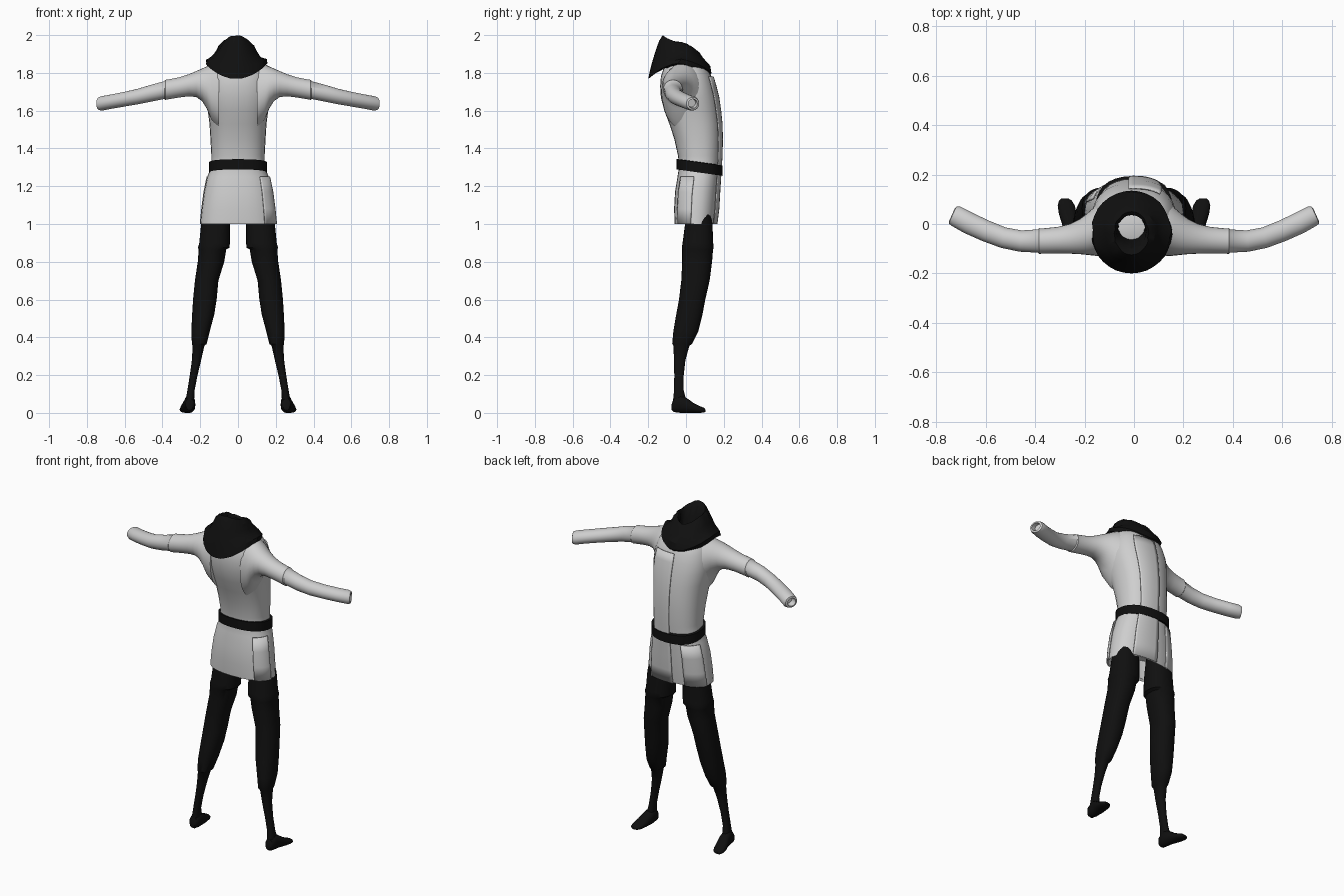
import bpy, bmesh, math, random
from mathutils import Vector

random.seed(4)
cube = bpy.data.objects.get("Cube")
if cube:
    bpy.data.objects.remove(cube)


def material(name, value):
    mat = bpy.data.materials.new(name)
    mat.use_nodes = True
    colour = (value, value, value, 1)
    mat.diffuse_color = colour
    shader = mat.node_tree.nodes["Principled BSDF"]
    shader.inputs["Base Color"].default_value = colour
    shader.inputs["Roughness"].default_value = 0.8
    return mat


cloth = material("pale grey cloth", 0.62)
dark = material("near black leather", 0.005)


def skin(name, rings, mat, closed=True, caps=True, thickness=0, angle=40):
    """Join rings of points into a surface."""
    bm = bmesh.new()
    loops = [[bm.verts.new(p) for p in ring] for ring in rings]
    count = len(loops[0])
    for low, high in zip(loops, loops[1:]):
        for i in range(count if closed else count - 1):
            j = (i + 1) % count
            bm.faces.new((low[i], low[j], high[j], high[i]))
    if caps:
        bm.faces.new(loops[0])
        bm.faces.new(loops[-1])
    bmesh.ops.recalc_face_normals(bm, faces=bm.faces)
    mesh = bpy.data.meshes.new(name)
    bm.to_mesh(mesh)
    bm.free()
    mesh.materials.append(mat)
    obj = bpy.data.objects.new(name, mesh)
    bpy.context.collection.objects.link(obj)
    if thickness:
        mod = obj.modifiers.new("thickness", "SOLIDIFY")
        mod.thickness = thickness
        mod.offset = 0
    bpy.ops.object.select_all(action="DESELECT")
    obj.select_set(True)
    bpy.context.view_layer.objects.active = obj
    bpy.ops.object.shade_smooth_by_angle(angle=math.radians(angle))
    return obj


def sign_pow(v, p):
    return math.copysign(abs(v) ** p, v)


def section(axis, pos, a0, a1, b0, b1, side=1, shear=0, power=0.9,
            start=0, end=math.tau, count=28, grow=0):
    """Rounded cross-section: a and b are y and x (z axis), y and z (x axis), z and x (y axis)."""
    full = abs(end - start - math.tau) < 1e-4
    points = []
    for i in range(count):
        t = start + (end - start) * i / (count if full else count - 1)
        da = sign_pow(math.sin(t), power) * ((a1 - a0) / 2 + grow)
        a = (a0 + a1) / 2 + da
        b = (b0 + b1) / 2 + sign_pow(math.cos(t), power) * ((b1 - b0) / 2 + grow)
        p = pos + shear * da
        x, y, z = {"z": (b, a, p), "x": (p, a, b), "y": (b, p, a)}[axis]
        points.append(Vector((x * side, y, z)))
    return points


# Tunic: height, front y, back y, half width
tunic_rows = [
    (1.0, -.06, .155, .2), (1.08, -.063, .165, .192), (1.17, -.058, .17, .18),
    (1.25, -.045, .175, .163), (1.3, -.037, .178, .142), (1.36, -.042, .182, .141),
    (1.45, -.062, .184, .146), (1.53, -.088, .182, .151), (1.6, -.115, .175, .16),
    (1.67, -.133, .165, .172), (1.73, -.137, .15, .172), (1.78, -.133, .135, .162),
    (1.82, -.12, .115, .145), (1.85, -.1, .085, .12), (1.87, -.07, .05, .08)]
hem = [(1.12, -.045, .14, .17), (1.01, -.05, .145, .19)]
skin("tunic", [section("z", z, f, b, -w, w, power=.85)
               for z, f, b, w in hem + tunic_rows], cloth)


# Overlapping cloth panels that follow the tunic
def panel(name, rows, start, end, grow):
    rings = [section("z", z, f, b, -w, w, power=.85, count=10, grow=grow,
                     start=math.radians(start), end=math.radians(end))
             for z, f, b, w in rows]
    skin(name, rings, cloth, closed=False, caps=False, thickness=.005)


panel("back_overlap", tunic_rows[:-3], 55, 95, .009)
panel("skirt_front_overlap", tunic_rows[:4], -50, -8, .006)
panel("skirt_back_overlap", tunic_rows[:4], 115, 165, .006)

# Belt, dipping toward the back
belt_rows = [(1.275, .0), (1.272, .014), (1.326, .014), (1.328, .0)]
skin("belt", [section("z", z, -.035, .18, -.14, .14, grow=g, shear=-.14, power=.85)
              for z, g in belt_rows], dark)

# Sleeve: x, y range, z range, slant of the cut
sleeve = [
    (.1, -.125, .1, 1.5, 1.86, 0), (.14, -.13, .085, 1.55, 1.846, 0),
    (.165, -.128, .065, 1.61, 1.835, 0), (.19, -.125, .043, 1.65, 1.823, 0),
    (.22, -.122, .02, 1.672, 1.81, 0), (.26, -.12, 0, 1.676, 1.793, 0),
    (.31, -.119, -.012, 1.67, 1.777, 0), (.37, -.12, -.018, 1.66, 1.765, 0),
    (.385, -.121, -.017, 1.657, 1.763, 0), (.39, -.116, -.022, 1.662, 1.756, 0),
    (.46, -.112, -.026, 1.648, 1.737, -.1), (.53, -.096, -.014, 1.634, 1.716, -.25),
    (.6, -.068, .012, 1.622, 1.7, -.4), (.67, -.036, .044, 1.61, 1.686, -.45),
    (.72, -.008, .07, 1.6, 1.677, -.45), (.735, .002, .07, 1.603, 1.671, -.45),
    (.738, .013, .06, 1.613, 1.661, -.45), (.71, .008, .05, 1.62, 1.664, -.45)]

# Legging: z, y range, x range
legging = [
    (1.1, .01, .13, .05, .175), (1.0, -.005, .14, .043, .195),
    (.9, -.018, .144, .043, .205), (.875, -.022, .147, .045, .212),
    (.865, -.02, .143, .062, .208), (.8, -.02, .138, .073, .213),
    (.7, -.025, .125, .104, .228), (.6, -.037, .102, .113, .238),
    (.52, -.052, .087, .126, .243), (.43, -.067, .065, .15, .247),
    (.365, -.073, .032, .166, .244), (.355, -.066, .018, .178, .24),
    (.28, -.064, -.003, .195, .244), (.2, -.062, -.012, .214, .255),
    (.12, -.063, -.012, .23, .268), (.07, -.068, .0, .232, .276),
    (.03, -.068, .0, .235, .278)]

# Foot: y, z range, x range
foot = [
    (-.076, .015, .045, .24, .272), (-.066, .005, .075, .231, .281),
    (-.03, 0, .095, .226, .285), (.005, 0, .078, .226, .293),
    (.04, 0, .052, .232, .304), (.075, 0, .035, .24, .309),
    (.095, .002, .027, .252, .304), (.103, .006, .018, .265, .294)]

for label, side in (("left", 1), ("right", -1)):
    skin(label + "_sleeve", [section("x", *row[:5], side=side, shear=row[5], power=1)
                             for row in sleeve], cloth)
    skin(label + "_legging", [section("z", *row, side=side) for row in legging], dark)
    skin(label + "_foot", [section("y", *row, side=side, count=16) for row in foot], dark)


# Cowl: each ring has front, side and back heights, and rises to a peak at the front
def cowl_ring(front, front_z, half, side_z, back, back_z, count=32):
    points = []
    for i in range(count):
        t = math.tau * i / count
        s = math.sin(t)
        target = back_z if s > 0 else front_z
        z = side_z + (target - side_z) * abs(s) ** 1.8
        y = (front + back) / 2 + s * (back - front) / 2
        wobble = random.uniform(-.004, .004)
        points.append(Vector((math.cos(t) * (half + wobble) - .01, y, z + min(wobble, 0))))
    return points


cowl = [
    (-.15, 1.81, .12, 1.84, .09, 1.8), (-.2, 1.77, .162, 1.85, .115, 1.77),
    (-.187, 1.83, .16, 1.873, .135, 1.8), (-.176, 1.87, .13, 1.888, .128, 1.84),
    (-.16, 1.92, .108, 1.915, .09, 1.88), (-.142, 1.97, .092, 1.945, .07, 1.91),
    (-.125, 2.0, .07, 1.965, .05, 1.925), (-.1, 1.98, .06, 1.945, .038, 1.915),
    (-.075, 1.92, .055, 1.9, .036, 1.89), (-.06, 1.86, .052, 1.86, .04, 1.86)]
skin("cowl", [cowl_ring(*row) for row in cowl], dark, caps=False, angle=30)
